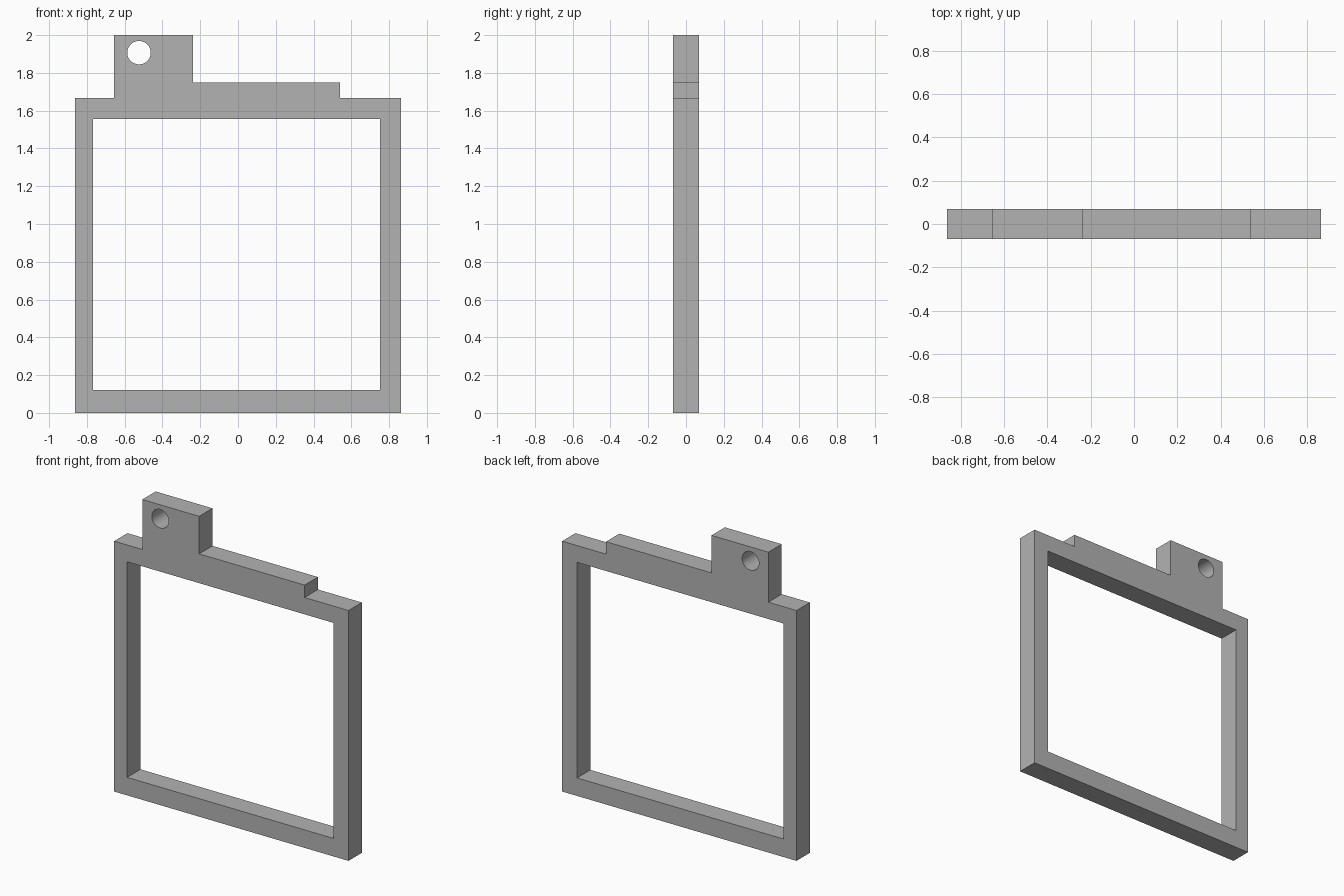
import bpy
import bmesh
import math
from mathutils import Vector

HALF_DEPTH = 0.07

cube = bpy.data.objects.get("Cube")
if cube:
    bpy.data.objects.remove(cube, do_unlink=True)

grey = bpy.data.materials.new("plain grey")
grey.use_nodes = True
colour = (0.45, 0.45, 0.45, 1.0)
grey.diffuse_color = colour
grey.node_tree.nodes["Principled BSDF"].inputs["Base Color"].default_value = colour


def plate(name, outline, half_depth):
    """Extrude an x-z outline evenly about y = 0."""
    bm = bmesh.new()
    face = bm.faces.new([bm.verts.new((x, -half_depth, z)) for x, z in outline])
    extruded = bmesh.ops.extrude_face_region(bm, geom=[face], use_keep_orig=True)
    moved = [v for v in extruded["geom"] if isinstance(v, bmesh.types.BMVert)]
    bmesh.ops.translate(bm, verts=moved, vec=Vector((0, 2 * half_depth, 0)))
    bmesh.ops.recalc_face_normals(bm, faces=bm.faces)
    mesh = bpy.data.meshes.new(name)
    bm.to_mesh(mesh)
    bm.free()
    mesh.materials.append(grey)
    obj = bpy.data.objects.new(name, mesh)
    bpy.context.collection.objects.link(obj)
    return obj


def cut(target, cutter):
    """Subtract the cutter, then discard it."""
    cutter.hide_render = True
    mod = target.modifiers.new("opening", "BOOLEAN")
    mod.operation = "DIFFERENCE"
    mod.solver = "EXACT"
    mod.object = cutter
    bpy.context.view_layer.objects.active = target
    bpy.ops.object.modifier_apply(modifier=mod.name)
    bpy.data.objects.remove(cutter, do_unlink=True)


# Frame silhouette with the hanging tab and the stepped top rail
frame = plate("frame", [
    (-0.863, 0), (0.863, 0), (0.863, 1.667), (0.54, 1.667),
    (0.54, 1.75), (-0.237, 1.75), (-0.237, 2), (-0.656, 2),
    (-0.656, 1.667), (-0.863, 1.667)], HALF_DEPTH)

# Large rectangular opening
cut(frame, plate("window_cutter", [
    (-0.767, 0.12), (0.753, 0.12), (0.753, 1.555), (-0.767, 1.555)], 0.2))

# Round hole through the tab
sides, radius = 48, 0.062
angles = [2 * math.pi * i / sides for i in range(sides)]
cut(frame, plate("hole_cutter", [
    (-0.524 + radius * math.cos(a), 1.907 + radius * math.sin(a)) for a in angles], 0.2))

# Smooth hole wall, crisp corners
bpy.ops.object.select_all(action="DESELECT")
frame.select_set(True)
bpy.context.view_layer.objects.active = frame
bpy.ops.object.shade_smooth_by_angle(angle=math.radians(30))
